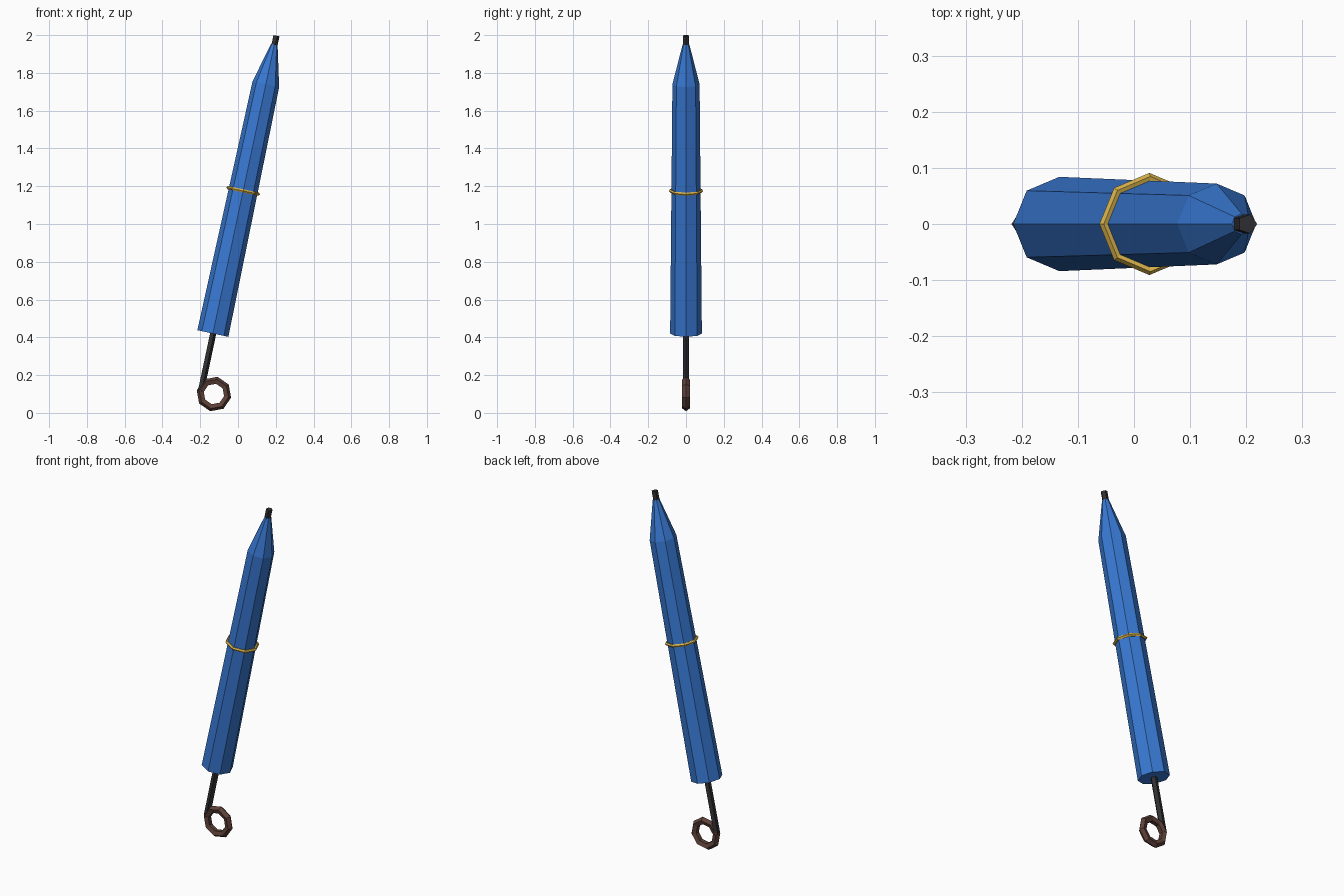
import bpy, bmesh
from math import sin, cos, pi, radians
from mathutils import Matrix

cube = bpy.data.objects.get("Cube")
if cube:
    bpy.data.objects.remove(cube)

# Everything is built along an upright shaft, then leaned sideways
LEAN = Matrix.Translation((-0.198, 0, 0.115)) @ Matrix.Rotation(radians(12), 4, 'Y')


def material(name, rgb, roughness=0.7):
    m = bpy.data.materials.new(name)
    m.use_nodes = True
    m.diffuse_color = (*rgb, 1)
    bsdf = m.node_tree.nodes["Principled BSDF"]
    bsdf.inputs["Base Color"].default_value = (*rgb, 1)
    bsdf.inputs["Roughness"].default_value = roughness
    return m


def lathe(name, profile, sides, mat, place=Matrix(), loop=False):
    """Spin (radius, height) points about z; loop joins last to first, else caps."""
    bm = bmesh.new()
    rings = [[bm.verts.new((r * cos(2 * pi * k / sides), r * sin(2 * pi * k / sides), z))
              for k in range(sides)] for r, z in profile]
    pairs = list(zip(rings, rings[1:]))
    if loop:
        pairs.append((rings[-1], rings[0]))
    else:
        bm.faces.new(rings[0][::-1])
        bm.faces.new(rings[-1])
    for low, high in pairs:
        for k in range(sides):
            n = (k + 1) % sides
            bm.faces.new((low[k], low[n], high[n], high[k]))
    bmesh.ops.recalc_face_normals(bm, faces=bm.faces)
    bm.transform(LEAN @ place)
    mesh = bpy.data.meshes.new(name)
    bm.to_mesh(mesh)
    bm.free()
    mesh.materials.append(mat)
    obj = bpy.data.objects.new(name, mesh)
    bpy.context.collection.objects.link(obj)
    return obj


def hoop(name, major, minor, sides, section, mat, place):
    profile = [(major + minor * cos(2 * pi * i / section), minor * sin(2 * pi * i / section))
               for i in range(section)]
    return lathe(name, profile, sides, mat, place, loop=True)


blue = material("blue fabric", (0.04, 0.19, 0.65))
gold = material("gold strap", (0.70, 0.45, 0.07))
black = material("black metal", (0.03, 0.03, 0.033))
brown = material("brown handle", (0.11, 0.052, 0.04))

# Shaft running from the handle to the tip
lathe("shaft", [(0.018, 0), (0.018, 1.924)], 5, black)

# Folded canopy with a pointed top
lathe("folded_canopy", [(0.084, 0.312), (0.072, 1.661), (0.018, 1.876)], 8, blue)

# Strap around the canopy
hoop("strap", 0.082, 0.009, 8, 5, gold, Matrix.Translation((0, 0, 1.084)))

# Ring handle standing upright beside the shaft end
hoop("ring_handle", 0.072, 0.021, 8, 5, brown,
     Matrix.Translation((0.072, 0, 0)) @ Matrix.Rotation(radians(90), 4, 'X'))
